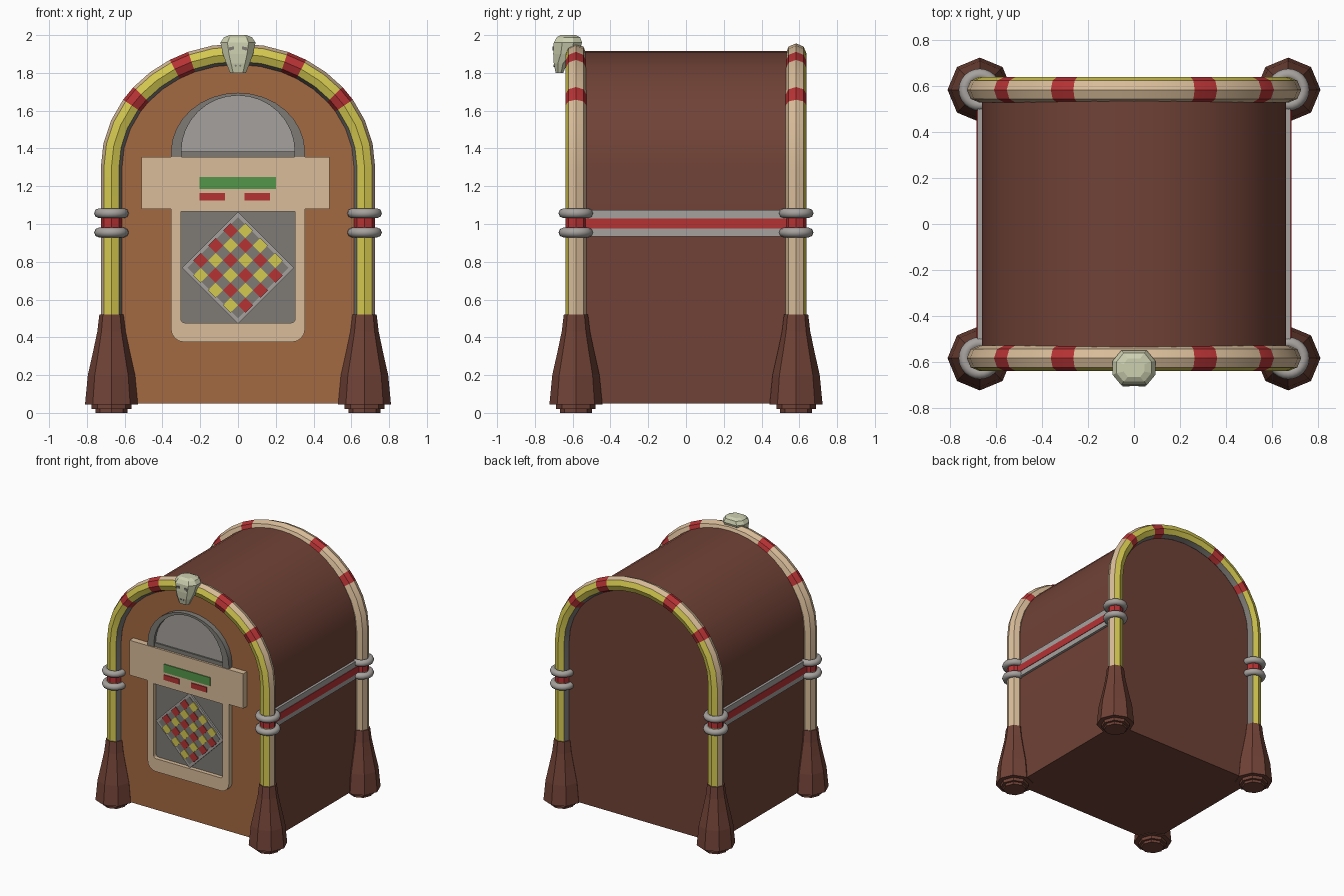
import bpy, bmesh
from math import sin, cos, pi, radians
from mathutils import Vector

default = bpy.data.objects.get("Cube")
if default:
    bpy.data.objects.remove(default, do_unlink=True)


def material(name, *rgb):
    lin = [((c / 255 + 0.055) / 1.055) ** 2.4 for c in rgb] + [1]
    m = bpy.data.materials.new(name)
    m.use_nodes = True
    m.diffuse_color = lin
    m.node_tree.nodes["Principled BSDF"].inputs["Base Color"].default_value = lin
    return m


BROWN = material("dark brown wood", 112, 66, 54)
ORANGE = material("orange wood", 164, 106, 66)
TAN = material("tan", 216, 188, 153)
YELLOW = material("yellow", 212, 200, 80)
RED = material("red", 182, 50, 52)
GREEN = material("green", 84, 150, 72)
GREY = material("light grey", 165, 161, 158)
DARK = material("dark grey", 126, 123, 118)
BONE = material("bone", 205, 208, 176)


def loft(name, rings, mats, rule=None, smooth=None):
    """Join equal rings of points into a capped solid."""
    bm = bmesh.new()
    rows = [[bm.verts.new(p) for p in ring] for ring in rings]
    n = len(rows[0])
    for i in range(len(rows) - 1):
        for j in range(n):
            k = (j + 1) % n
            f = bm.faces.new((rows[i][j], rows[i][k], rows[i + 1][k], rows[i + 1][j]))
            f.material_index = rule(i, j) if rule else 0
    bm.faces.new(rows[0])
    bm.faces.new(rows[-1])
    bmesh.ops.recalc_face_normals(bm, faces=bm.faces)
    me = bpy.data.meshes.new(name)
    bm.to_mesh(me)
    bm.free()
    for m in mats:
        me.materials.append(m)
    ob = bpy.data.objects.new(name, me)
    bpy.context.collection.objects.link(ob)
    if smooth:
        bpy.ops.object.select_all(action='DESELECT')
        ob.select_set(True)
        bpy.context.view_layer.objects.active = ob
        bpy.ops.object.shade_smooth_by_angle(angle=radians(smooth))
    return ob


def prism(name, outline, y0, y1, mat, smooth=None):
    """Extrude an (x, z) outline along y."""
    return loft(name, [[(x, y, z) for x, z in outline] for y in (y0, y1)], [mat], None, smooth)


def rect(x0, x1, z0, z1):
    return [(x0, z0), (x1, z0), (x1, z1), (x0, z1)]


def diamond(x, z, r):
    return [(x - r, z), (x, z - r), (x + r, z), (x, z + r)]


def arc(cx, cz, a, b, start, end, n):
    ts = [radians(start + (end - start) * i / n) for i in range(n + 1)]
    return [(cx + a * cos(t), cz + b * sin(t)) for t in ts]


# Cabinet with an arched top and a lighter front
FRONT = -0.58
arch = [(0.66, 0.05)] + arc(0, 1.3, 0.66, 0.615, 0, 180, 24) + [(-0.66, 0.05)]
cabinet = prism("cabinet", arch, FRONT, -FRONT, BROWN, 30)
cabinet.data.materials.append(ORANGE)
for face in cabinet.data.polygons:
    if face.normal.y < -0.9:
        face.material_index = 1

# Arched light tubes, front and back
half = [0, 11, 22, 33, 40, 50, 60, 68.5, 79]
angles = half + [90] + [180 - t for t in reversed(half)]
path = [(0.67, z) for z in (0.48, 0.98, 1.04)]
path += [(0.67 * cos(radians(t)), 1.3 + 0.6 * sin(radians(t))) for t in angles]
path += [(-0.67, z) for z in (1.04, 0.98, 0.48)]
last = len(path) - 2
bands = {1, 6, 9}
bands |= {last - b for b in bands}
stripes = [0, 1, 1, 2, 2, 0, 0, 0]


def tube_rings(side):
    rings = []
    for i, (x, z) in enumerate(path):
        a, b = path[max(i - 1, 0)], path[min(i + 1, len(path) - 1)]
        d = Vector((b[0] - a[0], b[1] - a[1])).normalized()
        out = (d.y, -d.x)
        ring = []
        for k in range(8):
            u, v = 0.056 * cos(k * pi / 4), 0.056 * sin(k * pi / 4)
            ring.append((x + out[0] * u, side * (0.583 + v), z + out[1] * u))
        rings.append(ring)
    return rings


for side, label in ((-1, "front"), (1, "back")):
    loft(label + "_tube", tube_rings(side), [TAN, YELLOW, DARK, RED],
         lambda i, j: 3 if i in bands else stripes[j], 30)

# Feet and collar rings at the four corners
foot_profile = [(0, 0.085), (0.02, 0.085), (0.02, 0.105), (0.045, 0.105),
                (0.045, 0.14), (0.2, 0.125), (0.33, 0.096), (0.43, 0.075), (0.52, 0.064)]
for sy, fb in ((-1, "front"), (1, "back")):
    for sx, lr in ((1, "left"), (-1, "right")):
        cx, cy = sx * 0.67, sy * 0.583
        loft(f"{fb}_{lr}_foot",
             [[(cx + r * cos(k * pi / 4), cy + r * sin(k * pi / 4), z) for k in range(8)]
              for z, r in foot_profile], [BROWN])
        for z, tier in ((0.955, "lower"), (1.057, "upper")):
            bpy.ops.mesh.primitive_torus_add(location=(cx, cy, z), major_radius=0.066,
                                             minor_radius=0.026, major_segments=24, minor_segments=8)
            ring = bpy.context.object
            ring.name = f"{fb}_{lr}_{tier}_ring"
            ring.data.materials.append(GREY)
            bpy.ops.object.shade_smooth_by_angle(angle=radians(50))

# Side trim strips
for sx, lr in ((1, "left"), (-1, "right")):
    for name, x, z0, z1, mat in (("trim", 0.68, 0.935, 1.075, GREY),
                                 ("trim_stripe", 0.684, 0.975, 1.03, RED)):
        xs = sorted((sx * 0.64, sx * x))
        prism(f"{lr}_{name}", rect(*xs, z0, z1), -0.55, 0.55, mat)

# Title panel with label and buttons
prism("title_panel", rect(-0.51, 0.485, 1.08, 1.355), -0.628, FRONT, TAN)
prism("label_plate", rect(-0.205, 0.2, 1.185, 1.25), -0.635, -0.627, GREEN)
for x, lr in ((-0.205, "right"), (0.035, "left")):
    prism(lr + "_button", rect(x, x + 0.135, 1.125, 1.165), -0.635, -0.627, RED)

# U-shaped frame around the speaker
def cup(w, z, r):
    return ([(-w, 1.08)] + arc(r - w, z + r, r, r, 180, 270, 4)
            + arc(w - r, z + r, r, r, 270, 360, 4) + [(w, 1.08)])


prism("speaker_frame", cup(0.355, 0.375, 0.07) + cup(0.302, 0.477, 0.02)[::-1], -0.622, FRONT, TAN)
prism("speaker_top_lip", rect(-0.31, 0.31, 1.065, 1.08), -0.622, FRONT, TAN)
prism("speaker_back", rect(-0.33, 0.33, 0.45, 1.08), -0.59, FRONT, DARK)

# Diamond grille with coloured tiles
GZ = 0.768
prism("grille_frame", diamond(0, GZ, 0.297), -0.604, -0.585, GREY)
prism("grille_back", diamond(0, GZ, 0.268), -0.607, -0.6, DARK)
cell = 0.0395
for i in range(-3, 4):
    for j in range(-3, 4):
        if (i + j) % 2:
            col, row = (i + j + 7) // 2, (i - j + 7) // 2
            prism("grille_tile", diamond((i + j) * cell, GZ + (i - j) * cell, cell),
                  -0.612, -0.604, YELLOW if (col + row) % 2 == 0 else RED)

# Arched window above the title panel
outer = [(0.355, 1.35)] + arc(0, 1.38, 0.355, 0.315, 0, 180, 16) + [(-0.355, 1.35)]
inner = [(0.3, 1.35)] + arc(0, 1.385, 0.3, 0.295, 0, 180, 16) + [(-0.3, 1.35)]
prism("window_frame", outer + inner[::-1], -0.622, FRONT, DARK, 30)
prism("window_pane", inner, -0.6, FRONT, GREY)
prism("window_sill", rect(-0.305, 0.305, 1.35, 1.385), -0.612, FRONT, DARK)

# Skull ornament on top of the front tube
skull_rows = [(1.8, 0.042, -0.69, -0.65), (1.85, 0.062, -0.7, -0.63), (1.9, 0.08, -0.703, -0.57),
              (1.96, 0.093, -0.7, -0.55), (1.988, 0.075, -0.685, -0.56), (2, 0.045, -0.665, -0.585)]
skull = []
for z, w, y0, y1 in skull_rows:
    c = 0.3 * (y1 - y0)
    quarter = [(w, y1 - c), (0.6 * w, y1)]
    skull.append([(w, y0 + c, z), (w, y1 - c, z), (0.6 * w, y1, z), (-0.6 * w, y1, z),
                  (-w, y1 - c, z), (-w, y0 + c, z), (-0.6 * w, y0, z), (0.6 * w, y0, z)])
loft("skull", skull, [BONE])
for s, lr in ((1, "left"), (-1, "right")):
    prism(lr + "_eye", [(s * x, z) for x, z in ((0.02, 1.925), (0.045, 1.918), (0.05, 1.935), (0.022, 1.94))],
          -0.706, -0.698, DARK)
    prism(lr + "_nostril", diamond(s * 0.012, 1.838, 0.007), -0.702, -0.694, DARK)
